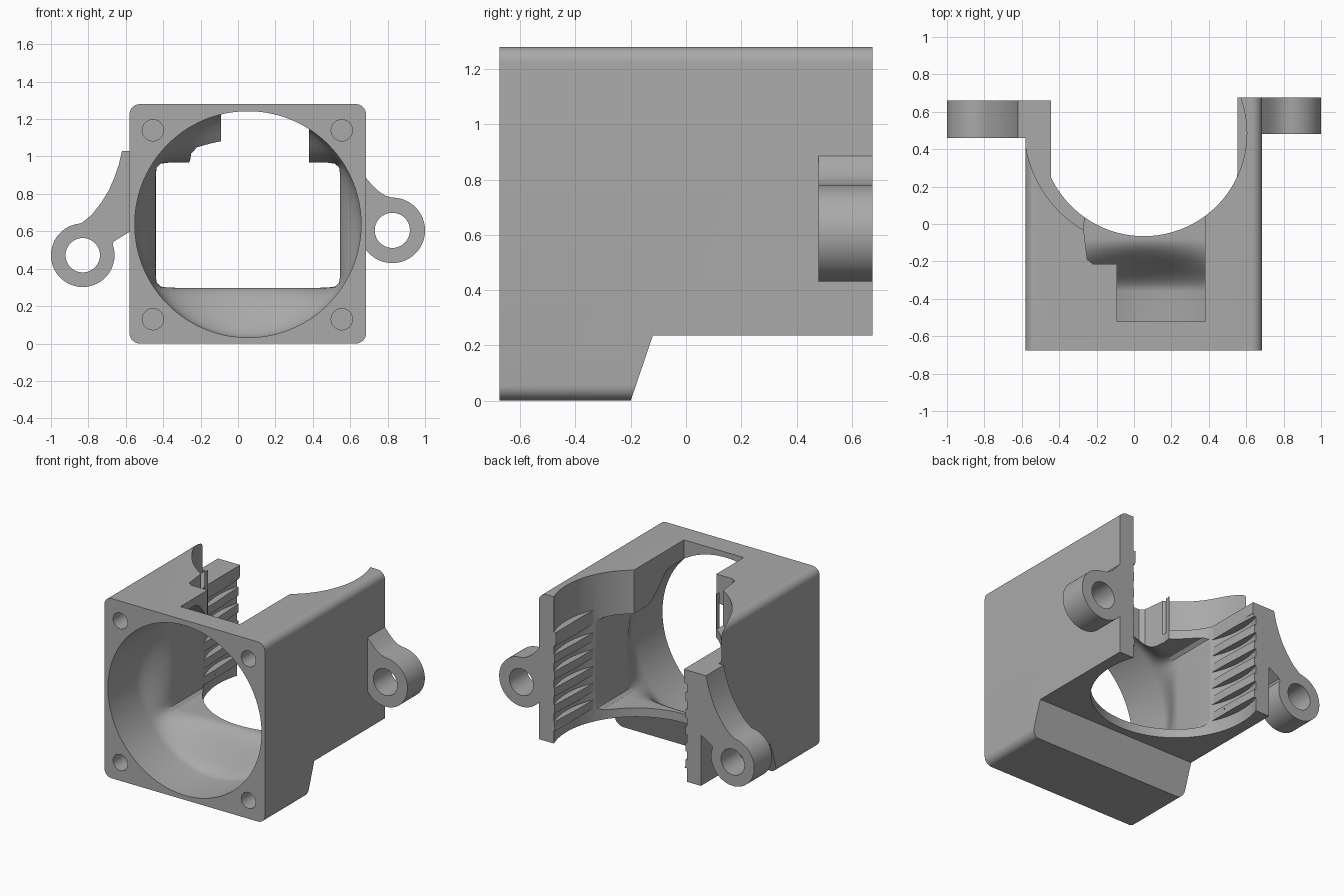
import bpy
import bmesh
from math import cos, sin, pi, radians

if "Cube" in bpy.data.objects:
    bpy.data.objects.remove(bpy.data.objects["Cube"])

grey = bpy.data.materials.new("plastic grey")
grey.use_nodes = True
grey.diffuse_color = (0.4, 0.4, 0.4, 1)
grey.node_tree.nodes["Principled BSDF"].inputs["Base Color"].default_value = (0.4, 0.4, 0.4, 1)

MID_X, MID_Z = 0.053, 0.637
BACK = 0.675


def skin(name, rings):
    """Closed solid through a list of equal point rings."""
    bm = bmesh.new()
    loops = [[bm.verts.new(p) for p in ring] for ring in rings]
    for a, b in zip(loops, loops[1:]):
        for i in range(len(a)):
            j = (i + 1) % len(a)
            bm.faces.new((a[i], a[j], b[j], b[i]))
    bm.faces.new(loops[0])
    bm.faces.new(loops[-1])
    bmesh.ops.recalc_face_normals(bm, faces=bm.faces)
    mesh = bpy.data.meshes.new(name)
    bm.to_mesh(mesh)
    bm.free()
    mesh.materials.append(grey)
    obj = bpy.data.objects.new(name, mesh)
    bpy.context.collection.objects.link(obj)
    return obj


def prism(name, profile, axis, low, high):
    """Extrude a 2D profile along x, y or z."""
    place = {"x": lambda p, d: (d, p[0], p[1]),
             "y": lambda p, d: (p[0], d, p[1]),
             "z": lambda p, d: (p[0], p[1], d)}[axis]
    return skin(name, [[place(p, d) for p in profile] for d in (low, high)])


def arc(u, v, radius, start=0, end=360, steps=96):
    full = abs(end - start) == 360
    count = steps if full else steps + 1
    angles = [radians(start + (end - start) * i / steps) for i in range(count)]
    return [(u + radius * cos(a), v + radius * sin(a)) for a in angles]


def activate(obj):
    bpy.ops.object.select_all(action="DESELECT")
    obj.select_set(True)
    bpy.context.view_layer.objects.active = obj


def cut(obj, cutter):
    cutter.hide_render = True
    mod = obj.modifiers.new("cut", "BOOLEAN")
    mod.operation = "DIFFERENCE"
    mod.solver = "EXACT"
    mod.object = cutter
    activate(obj)
    bpy.ops.object.modifier_apply(modifier=mod.name)
    bpy.data.objects.remove(cutter)


# Housing block with rounded long edges
RADIUS = 0.055
outline = []
for x, z, start in ((0.63, 1.225, 0), (-0.525, 1.225, 90), (-0.525, 0.055, 180), (0.63, 0.055, 270)):
    outline += arc(x, z, RADIUS, start, start + 90, 8)
housing = prism("housing", outline, "y", -BACK, BACK)

# Step under the rear half
step = [(-0.217, -0.05), (-0.12, 0.235), (0.8, 0.235), (0.8, -0.05)]
cut(housing, prism("step_cutter", step, "x", -1, 1))


# Air duct: round at the front, blending to a rounded rectangle at the back
def duct_ring(y, blend, widen=0.0):
    ring = []
    for i in range(128):
        a = 2 * pi * (i + 0.5) / 128
        box = (abs(cos(a) / (0.4925 + widen)) ** 20 + abs(sin(a) / 0.335) ** 20) ** (-1 / 20)
        r = 0.605 * (1 - blend) + box * blend
        ring.append((MID_X + r * cos(a), y, MID_Z - 0.004 * blend + r * sin(a)))
    return ring


rings = [duct_ring(-0.7, 0)]
for i in range(15):
    t = i / 14
    rings.append(duct_ring(-0.36 + 0.28 * t, t * t * (3 - 2 * t)))
rings += [duct_ring(0.235, 1), duct_ring(0.7, 1, 0.02)]
cut(housing, skin("duct_cutter", rings))

# Round rear pocket, with flat lands along its sides
CENTER_Y, POCKET_R, LAND_TOP = 0.485, 0.55, 1.03
circle = arc(MID_X, CENTER_Y, POCKET_R, steps=128)
flat = [(min(max(x, -0.445), 0.553), y) for x, y in circle]
cut(housing, prism("land_cutter", flat, "z", 0.1, 1.4))
cut(housing, prism("upper_pocket_cutter", circle, "z", LAND_TOP, 1.4))
cut(housing, prism("lower_pocket_cutter", circle, "z", 0.1, 0.33))

# Fin grooves in the lands
for i in range(5):
    z = 0.42 + 0.12 * i
    cut(housing, prism("groove_cutter", circle, "z", z - 0.03, z + 0.03))

# Stepped slot through the roof
slot = [(0.38, -0.52), (0.38, 0.2), (-0.24, 0.2), (-0.27, -0.02),
        (-0.25, -0.19), (-0.22, -0.213), (-0.09, -0.213), (-0.09, -0.52)]
cut(housing, prism("slot_cutter", slot, "z", 0.85, 1.4))

# Relief above the bracket on the right wall
relief = arc(MID_X, 0.52, 0.64, 240, 180, 32) + [(-0.7, 0.52), (-0.7, 0.8), (-0.267, 0.8)]
cut(housing, prism("relief_cutter", relief, "z", LAND_TOP, 1.4))
end = [(-0.8, 0.66), (-0.2, 0.66), (-0.2, 0.8), (-0.8, 0.8)]
cut(housing, prism("end_cutter", end, "z", 0.1, 1.4))

# Front screw holes
for x in (-0.455, 0.555):
    for z in (0.13, 1.14):
        cut(housing, prism("screw_cutter", arc(x, z, 0.057, steps=32), "y", -0.7, -0.45))

# Mounting lugs with curved webs
right_web = [(-0.56, 1.03), (-0.62, 1.03), (-0.637, 0.957), (-0.66, 0.89), (-0.69, 0.82),
             (-0.73, 0.755), (-0.78, 0.69), (-0.835, 0.645)]
right_profile = right_web + arc(-0.83, 0.472, 0.17, 98, 380, 56) + [(-0.665, 0.545), (-0.58, 0.597), (-0.56, 0.61)]
right_lug = prism("right_lug", right_profile, "y", 0.46, 0.66)
cut(right_lug, prism("hole_cutter", arc(-0.83, 0.472, 0.092, steps=48), "y", 0.4, 0.7))

left_web = [(0.66, 0.91), (0.685, 0.885), (0.715, 0.85), (0.75, 0.815), (0.79, 0.79)]
left_profile = left_web + arc(0.825, 0.605, 0.175, 90, -145, 48) + [(0.66, 0.505)]
left_lug = prism("left_lug", left_profile, "y", 0.48, BACK)
cut(left_lug, prism("hole_cutter", arc(0.825, 0.605, 0.094, steps=48), "y", 0.4, 0.7))

for part in (housing, right_lug, left_lug):
    activate(part)
    bpy.ops.object.shade_smooth_by_angle(angle=radians(30))
